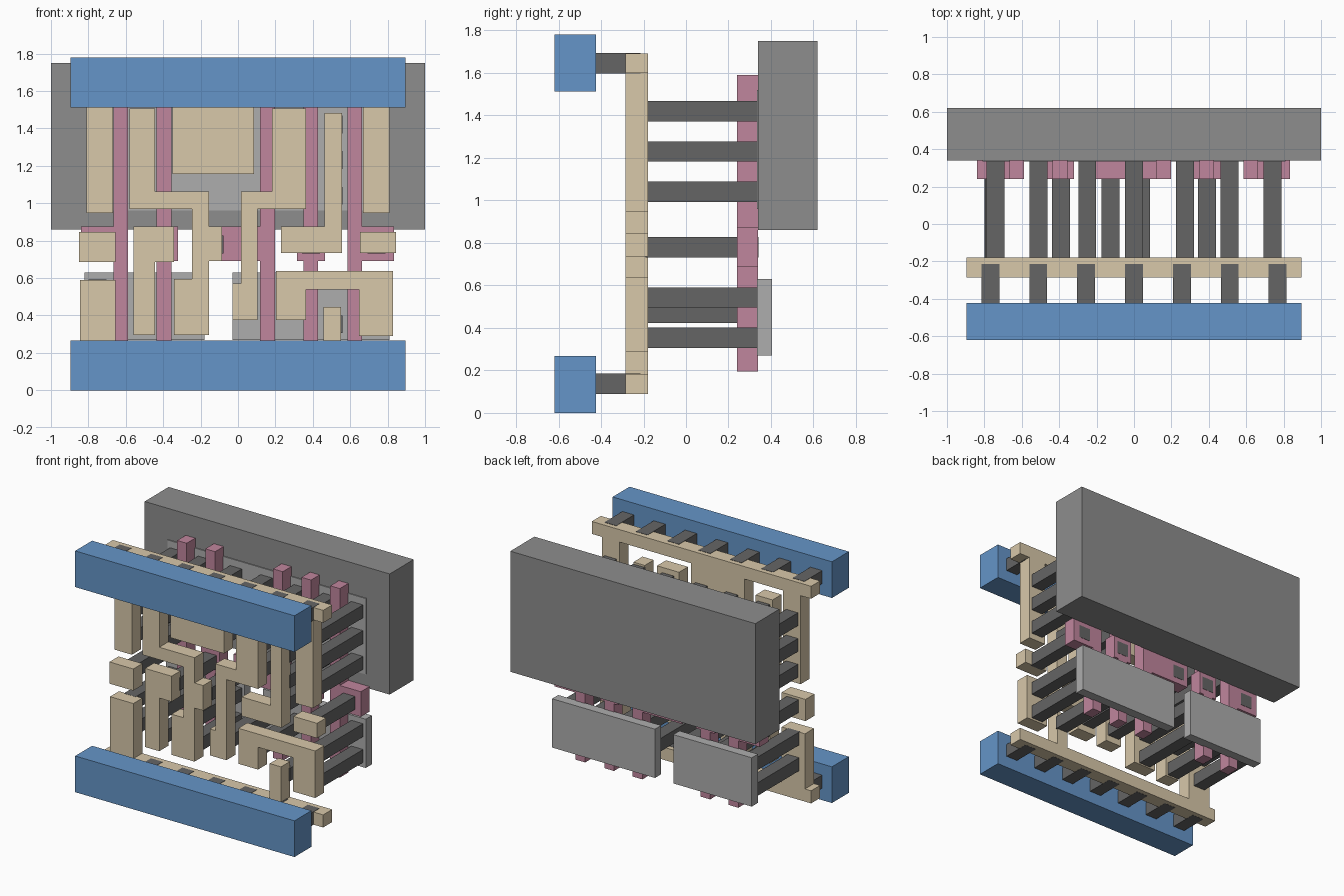
import bpy, bmesh


def material(name, rgb):
    m = bpy.data.materials.new(name)
    m.diffuse_color = (*rgb, 1)
    return m


BLUE = material("blue_metal", (0.13, 0.30, 0.58))
TAN = material("tan_metal", (0.69, 0.58, 0.40))
PINK = material("pink_gate", (0.53, 0.24, 0.34))
DARK = material("dark_contact", (0.13, 0.13, 0.13))
MID = material("mid_grey", (0.27, 0.27, 0.27))
LIGHT = material("light_grey", (0.42, 0.42, 0.42))


def slab(name, outline, y0, y1, mat):
    """Extrude an x-z outline from y0 back to y1."""
    bm = bmesh.new()
    face = bm.faces.new([bm.verts.new((x, y0, z)) for x, z in outline])
    ext = bmesh.ops.extrude_face_region(bm, geom=[face])
    moved = [g for g in ext["geom"] if isinstance(g, bmesh.types.BMVert)]
    bmesh.ops.translate(bm, verts=moved, vec=(0, y1 - y0, 0))
    bmesh.ops.recalc_face_normals(bm, faces=bm.faces[:])
    me = bpy.data.meshes.new(name)
    bm.to_mesh(me)
    bm.free()
    me.materials.append(mat)
    ob = bpy.data.objects.new(name, me)
    bpy.context.collection.objects.link(ob)
    return ob


def box(name, x0, x1, z0, z1, y0, y1, mat):
    return slab(name, [(x0, z0), (x1, z0), (x1, z1), (x0, z1)], y0, y1, mat)


# Back well and diffusion plates
box("well_block", -1, 1, 0.86, 1.75, 0.34, 0.62, MID)
box("upper_diffusion", -0.81, 0.81, 0.96, 1.52, 0.333, 0.405, LIGHT)
box("lower_diffusion_left", -0.82, -0.18, 0.27, 0.63, 0.333, 0.405, LIGHT)
box("lower_diffusion_right", -0.03, 0.81, 0.27, 0.63, 0.333, 0.405, LIGHT)

# Gate strips, each with a wider pad half way up
for i, (s0, s1, p0, p1) in enumerate([
        (-0.665, -0.587, -0.84, -0.587), (-0.435, -0.355, -0.47, -0.32),
        (0.118, 0.197, -0.205, 0.197), (0.35, 0.428, 0.315, 0.465),
        (0.585, 0.663, 0.585, 0.835)]):
    right = [(s1, 0.195)]
    if p1 > s1:
        right += [(s1, 0.69), (p1, 0.69), (p1, 0.875), (s1, 0.875)]
    left = [(s0, 1.59)]
    if p0 < s0:
        left += [(s0, 0.875), (p0, 0.875), (p0, 0.69), (s0, 0.69)]
    slab(f"gate_strip_{i}", right + [(s1, 1.59)] + left + [(s0, 0.195)],
         0.24, 0.34, PINK)

# Front power bars
for name, z in (("bottom", 0), ("top", 1.513)):
    box(f"{name}_power_bar", -0.895, 0.895, z, z + 0.267, -0.62, -0.423, BLUE)

# Local wiring outlines
WIRES = {
    "bottom_rail": [(-0.895, 0.09), (0.895, 0.09), (0.895, 0.183), (0.55, 0.183),
                    (0.55, 0.445), (0.458, 0.445), (0.458, 0.183), (-0.655, 0.183),
                    (-0.655, 0.59), (-0.845, 0.59), (-0.845, 0.183), (-0.895, 0.183)],
    "top_rail": [(-0.895, 1.6), (-0.81, 1.6), (-0.81, 0.947), (-0.667, 0.947),
                 (-0.667, 1.6), (-0.35, 1.6), (-0.35, 1.157), (0.085, 1.157),
                 (0.085, 1.6), (0.667, 1.6), (0.667, 0.947), (0.81, 0.947),
                 (0.81, 1.6), (0.895, 1.6), (0.895, 1.692), (-0.895, 1.692)],
    "left_jog_wire": [(-0.58, 0.97), (-0.245, 0.97), (-0.245, 0.595), (-0.343, 0.595),
                      (-0.343, 0.295), (-0.155, 0.295), (-0.155, 0.69), (-0.085, 0.69),
                      (-0.085, 0.875), (-0.155, 0.875), (-0.155, 1.062),
                      (-0.443, 1.062), (-0.443, 1.507), (-0.58, 1.507)],
    "centre_jog_wire": [(-0.03, 0.375), (0.105, 0.375), (0.105, 0.97), (0.363, 0.97),
                        (0.363, 1.507), (0.183, 1.507), (0.183, 1.062),
                        (0.015, 1.062), (0.015, 0.57), (-0.03, 0.57)],
    "left_hook_wire": [(-0.56, 0.295), (-0.443, 0.295), (-0.443, 0.687),
                       (-0.343, 0.687), (-0.343, 0.875), (-0.56, 0.875)],
    "right_hook_wire": [(0.23, 0.735), (0.555, 0.735), (0.555, 1.483),
                        (0.463, 1.483), (0.463, 0.875), (0.23, 0.875)],
    "right_bridge_wire": [(0.202, 0.375), (0.363, 0.375), (0.363, 0.54), (0.647, 0.54),
                          (0.647, 0.29), (0.83, 0.29), (0.83, 0.637), (0.202, 0.637)],
}
for name, outline in WIRES.items():
    slab(name, outline, -0.285, -0.18, TAN)
box("left_pad", -0.85, -0.655, 0.685, 0.845, -0.285, -0.18, TAN)
box("right_pad", 0.652, 0.845, 0.735, 0.845, -0.285, -0.18, TAN)

# Long contacts: x position and the heights used there
HI = [1.04, 1.23, 1.42]
LO = [0.353, 0.543]
CONTACTS = [
    (-0.74, HI), (-0.51, HI), (0.272, HI), (0.51, HI), (0.74, HI),
    (-0.25, HI[1:]), (0.0, HI[1:]),
    (-0.75, LO), (-0.51, LO), (-0.25, LO), (0.74, LO),
    (0.038, [0.472]), (0.272, [0.472]), (0.51, [0.353]),
    (-0.745, [0.78]), (-0.39, [0.78]), (-0.125, [0.78]),
    (0.39, [0.78]), (0.74, [0.78])]
H = 0.048
for x, heights in CONTACTS:
    for z in heights:
        box("long_contact", x - H, x + H, z - H, z + H, -0.19, 0.342, DARK)

# Short contacts joining the rails to the power bars
for z in (0.137, 1.646):
    for i in range(-3, 4):
        x = i * 0.256
        box("rail_contact", x - H, x + H, z - H, z + H, -0.43, -0.215, DARK)
